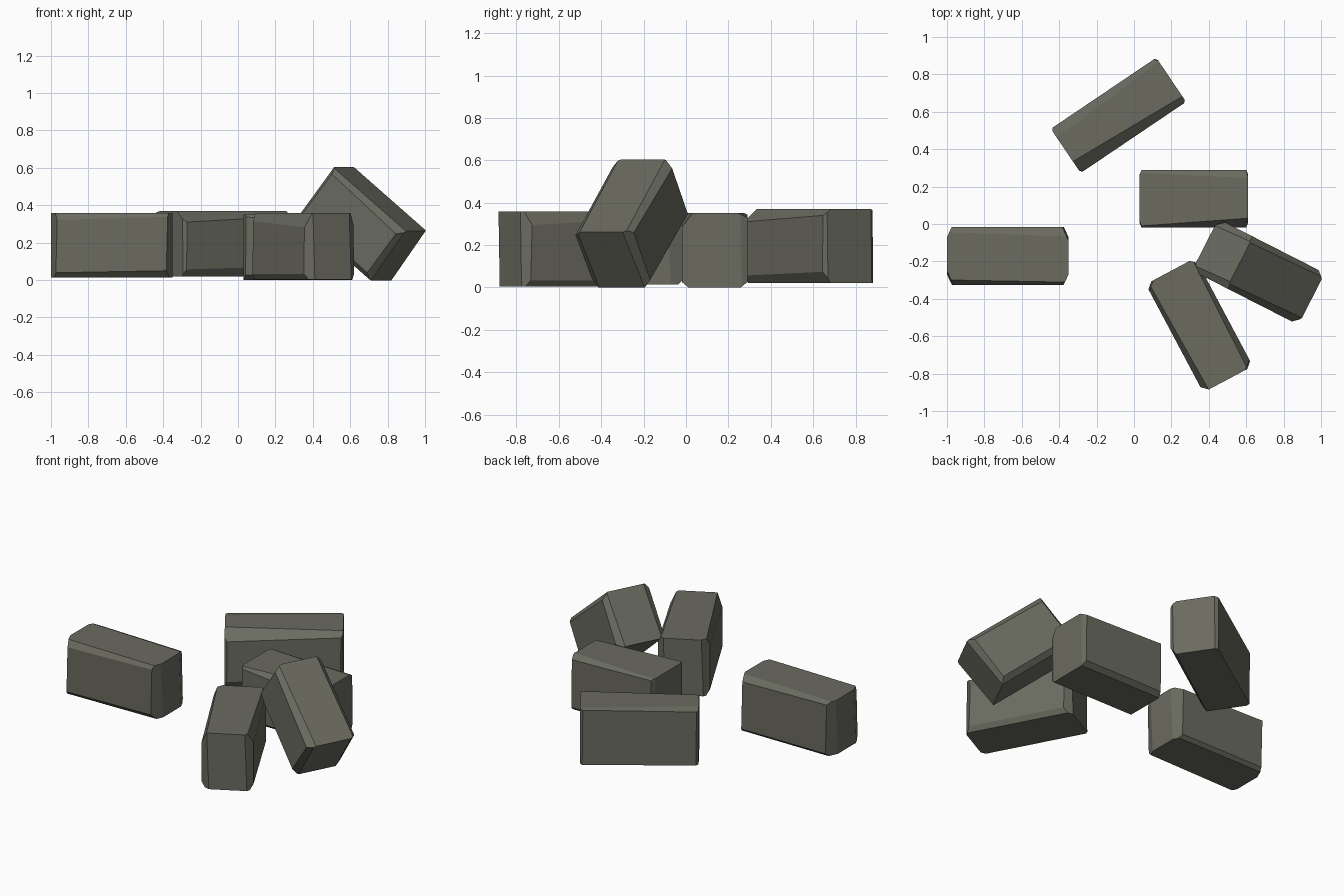
import bpy, bmesh
from math import radians
from mathutils import Vector, Matrix

if "Cube" in bpy.data.objects:
    bpy.data.objects.remove(bpy.data.objects["Cube"])

stone = bpy.data.materials.new("dark_stone")
stone.diffuse_color = (0.145, 0.147, 0.117, 1)
stone.use_nodes = True
stone.node_tree.nodes["Principled BSDF"].inputs["Base Color"].default_value = stone.diffuse_color


def block(name, centre, size, yaw, cuts, pitch=0):
    """Rough stone: a box whose edges are shaved off by slanted planes.
    A cut is (edge direction signs, chamfer amount per axis, lengthwise taper)."""
    half = Vector(size) / 2
    bm = bmesh.new()
    bmesh.ops.create_cube(bm, size=1, matrix=Matrix.Diagonal((*size, 1)))
    for signs, amounts, taper in cuts:
        n, p = Vector((0, 0, 0)), Vector((0, 0, 0))
        axes = [i for i in range(3) if signs[i]]
        for i, a in zip(axes, amounts):
            n[i] = signs[i] / a
            p[i] = signs[i] * half[i]
        p[axes[0]] -= signs[axes[0]] * amounts[0]
        along = ({0, 1, 2} - set(axes)).pop()
        n[along] = taper / half[along]
        bmesh.ops.bisect_plane(bm, geom=bm.verts[:] + bm.edges[:] + bm.faces[:],
                               dist=1e-5, plane_co=p, plane_no=n.normalized(),
                               clear_outer=True)
        bmesh.ops.holes_fill(bm, edges=[e for e in bm.edges if e.is_boundary])
    bmesh.ops.recalc_face_normals(bm, faces=bm.faces[:])
    me = bpy.data.meshes.new(name)
    bm.to_mesh(me)
    bm.free()
    me.materials.append(stone)
    ob = bpy.data.objects.new(name, me)
    ob.location = centre
    ob.rotation_euler = (0, radians(pitch), radians(yaw))
    bpy.context.collection.objects.link(ob)
    return ob


def corners(dx, dy):
    """Chamfers on the four upright corner edges."""
    return [((sx, sy, 0), (dx, dy), 0.15 * sx * sy) for sx in (-1, 1) for sy in (-1, 1)]


def long_edge(sy, sz, dy, dz, taper=0):
    return ((0, sy, sz), (dy, dz), taper)


# Left stone
block("left_stone", (-0.675, -0.17, 0.187), (0.65, 0.31, 0.345), 0,
      corners(0.03, 0.065) + [
          long_edge(1, 1, 0.04, 0.02, 0.3), long_edge(-1, 1, 0.02, 0.03, -0.3),
          long_edge(-1, -1, 0.03, 0.03, 0.2), long_edge(1, -1, 0.02, 0.02)])

# Back stone
block("back_stone", (-0.083, 0.581, 0.195), (0.68, 0.285, 0.35), 34,
      corners(0.014, 0.018) + [
          long_edge(-1, 1, 0.055, 0.045, -0.35), long_edge(1, 1, 0.04, 0.008, -0.4),
          long_edge(-1, -1, 0.03, 0.045, 0.2)])

# Middle stone
block("middle_stone", (0.32, 0.135, 0.176), (0.58, 0.31, 0.35), 0,
      corners(0.012, 0.03) + [
          long_edge(-1, 1, 0.03, 0.04, 0.7), long_edge(1, 1, 0.03, 0.015, 0.5),
          long_edge(-1, -1, 0.03, 0.025), long_edge(1, -1, 0.03, 0.025)])

# Front stone
block("front_stone", (0.349, -0.541, 0.181), (0.655, 0.3, 0.355), -62,
      corners(0.035, 0.04) + [
          long_edge(-1, 1, 0.025, 0.06, 0.3), long_edge(1, 1, 0.025, 0.05, 0.3),
          long_edge(-1, -1, 0.02, 0.03), long_edge(1, -1, 0.02, 0.03)])

# Stone leaning on the others
block("leaning_stone", (0.665, -0.256, 0.301), (0.55, 0.31, 0.335), -27,
      corners(0.025, 0.035) + [
          long_edge(-1, 1, 0.035, 0.03, 0.2), long_edge(1, 1, 0.03, 0.03, -0.2),
          long_edge(-1, -1, 0.03, 0.03), long_edge(1, -1, 0.03, 0.03)], pitch=38.5)
